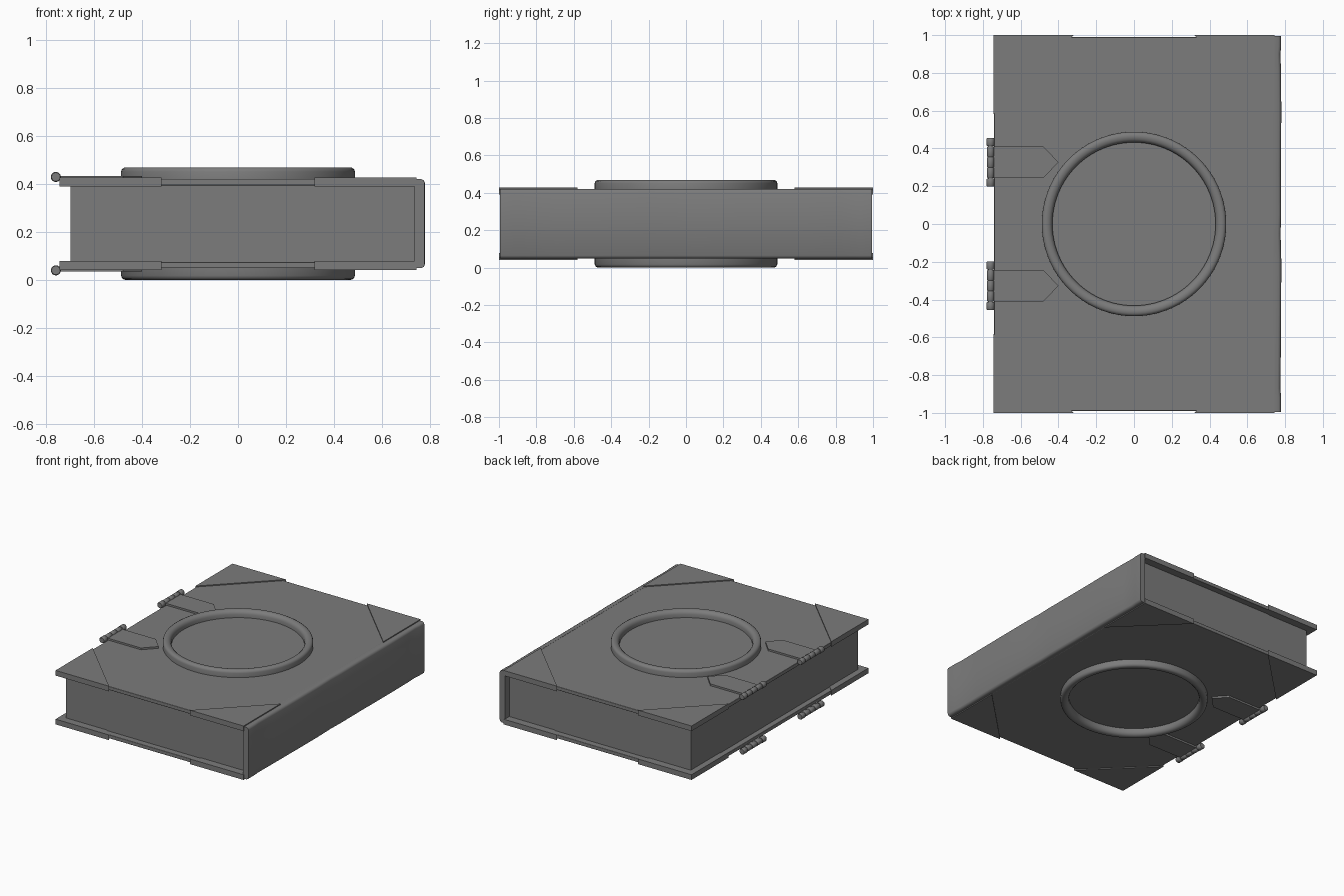
import bpy, bmesh, math
from mathutils import Vector

if "Cube" in bpy.data.objects:
    bpy.data.objects.remove(bpy.data.objects["Cube"])

MID = 0.235  # book is mirrored about this height

# dark leather grey
dark = bpy.data.materials.new("dark_grey")
dark.diffuse_color = (0.2, 0.2, 0.2, 1)
dark.use_nodes = True
dark.node_tree.nodes["Principled BSDF"].inputs["Base Color"].default_value = dark.diffuse_color


def finish(name, bm, bevel=0.0):
    bmesh.ops.recalc_face_normals(bm, faces=bm.faces)
    me = bpy.data.meshes.new(name)
    bm.to_mesh(me)
    bm.free()
    me.materials.append(dark)
    ob = bpy.data.objects.new(name, me)
    bpy.context.collection.objects.link(ob)
    if bevel:
        m = ob.modifiers.new("bevel", 'BEVEL')
        m.width, m.segments, m.limit_method = bevel, 2, 'ANGLE'
    bpy.ops.object.select_all(action='DESELECT')
    ob.select_set(True)
    bpy.context.view_layer.objects.active = ob
    bpy.ops.object.shade_smooth_by_angle(angle=math.radians(40))
    return ob


def prism(name, pts, z0, z1, bevel=0.0):
    """Extrude an outline in x/y between two heights."""
    bm = bmesh.new()
    f = bm.faces.new([bm.verts.new((x, y, z0)) for x, y in pts])
    ext = bmesh.ops.extrude_face_region(bm, geom=[f])['geom']
    bmesh.ops.translate(bm, vec=(0, 0, z1 - z0),
                        verts=[v for v in ext if isinstance(v, bmesh.types.BMVert)])
    return finish(name, bm, bevel)


def rect(x0, x1, y0, y1):
    return [(x0, y0), (x1, y0), (x1, y1), (x0, y1)]


def lathe(name, profile, axis, place, n):
    """Revolve a (radius, offset) profile: closed about z, capped about y."""
    bm = bmesh.new()
    rings = []
    for i in range(n):
        a = 2 * math.pi * i / n
        c, s = math.cos(a), math.sin(a)
        rings.append([bm.verts.new(place + (Vector((r * c, r * s, h)) if axis == 'z'
                                            else Vector((r * c, h, r * s))))
                      for r, h in profile])
    k = len(profile)
    for i in range(n):
        p, q = rings[i], rings[(i + 1) % n]
        for j in range(k if axis == 'z' else k - 1):
            bm.faces.new((p[j], q[j], q[(j + 1) % k], p[(j + 1) % k]))
    if axis == 'y':
        bm.faces.new([r[0] for r in rings])
        bm.faces.new([r[-1] for r in rings])
    return finish(name, bm)


# page block
prism("pages", rect(-0.70, 0.74, -0.945, 0.945), 0.075, 0.395)

for s, side in ((1, "top"), (-1, "bottom")):
    def z(h):
        return MID + s * (h - MID)

    # cover board
    prism(side + "_cover", rect(-0.74, 0.738, -0.99, 0.99), z(0.395), z(0.421), 0.003)

    # triangular corner plates
    for sx in (-1, 1):
        for sy in (-1, 1):
            prism(side + "_corner_plate",
                  [(sx * 0.744, sy), (sx * 0.32, sy), (sx * 0.744, sy * 0.58)],
                  z(0.391), z(0.428))

    # raised ring on the cover
    ring = [(0.488, 0.415), (0.488, 0.452), (0.484, 0.463), (0.474, 0.469), (0.462, 0.47),
            (0.448, 0.467), (0.438, 0.458), (0.432, 0.445), (0.432, 0.415)]
    lathe(side + "_ring", [(r, z(h)) for r, h in ring], 'z', Vector((0, 0, 0)), 96)

    # hinge straps and barrels
    for sy in (-1, 1):
        y = sy * 0.327
        prism(side + "_hinge_strap",
              [(-0.755, y - 0.084), (-0.48, y - 0.084), (-0.40, y),
               (-0.48, y + 0.084), (-0.755, y + 0.084)], z(0.415), z(0.434))
        for off, half in ((-0.107, 0.021), (-0.056, 0.027), (0, 0.027),
                          (0.056, 0.027), (0.107, 0.021)):
            r = 0.021 if abs(off) > 0.1 else 0.019
            prof = [(r * 0.85, -half), (r, -half + 0.004), (r, half - 0.004), (r * 0.85, half)]
            lathe(side + "_hinge_knuckle", prof, 'y', Vector((-0.76, y + off, z(0.43))), 20)
        lathe(side + "_hinge_pin", [(0.012, -0.12), (0.012, 0.12)], 'y',
              Vector((-0.76, y, z(0.43))), 16)

# spine: rounded slab with a slightly worn, wavy outer face
bm = bmesh.new()
stations = [(-0.994, 0), (-0.92, 0), (-0.87, -0.004), (-0.7, -0.002), (-0.45, 0), (-0.2, 0.001),
            (-0.05, -0.003), (0.05, 0), (0.3, -0.001), (0.6, 0.001), (0.82, -0.001),
            (0.9, -0.004), (0.94, 0), (0.994, 0)]
half = [(0.737, 0.186), (0.764, 0.186), (0.774, 0.181), (0.779, 0.170)]
prof = half + [(x, -h) for x, h in reversed(half)]
loops = [[bm.verts.new((x + (d if x > 0.75 else 0), y, MID + h)) for x, h in prof]
         for y, d in stations]
for a, b in zip(loops, loops[1:]):
    for j in range(len(prof)):
        k = (j + 1) % len(prof)
        bm.faces.new((a[j], a[k], b[k], b[j]))
bm.faces.new(loops[0])
bm.faces.new(loops[-1])
finish("spine", bm)
